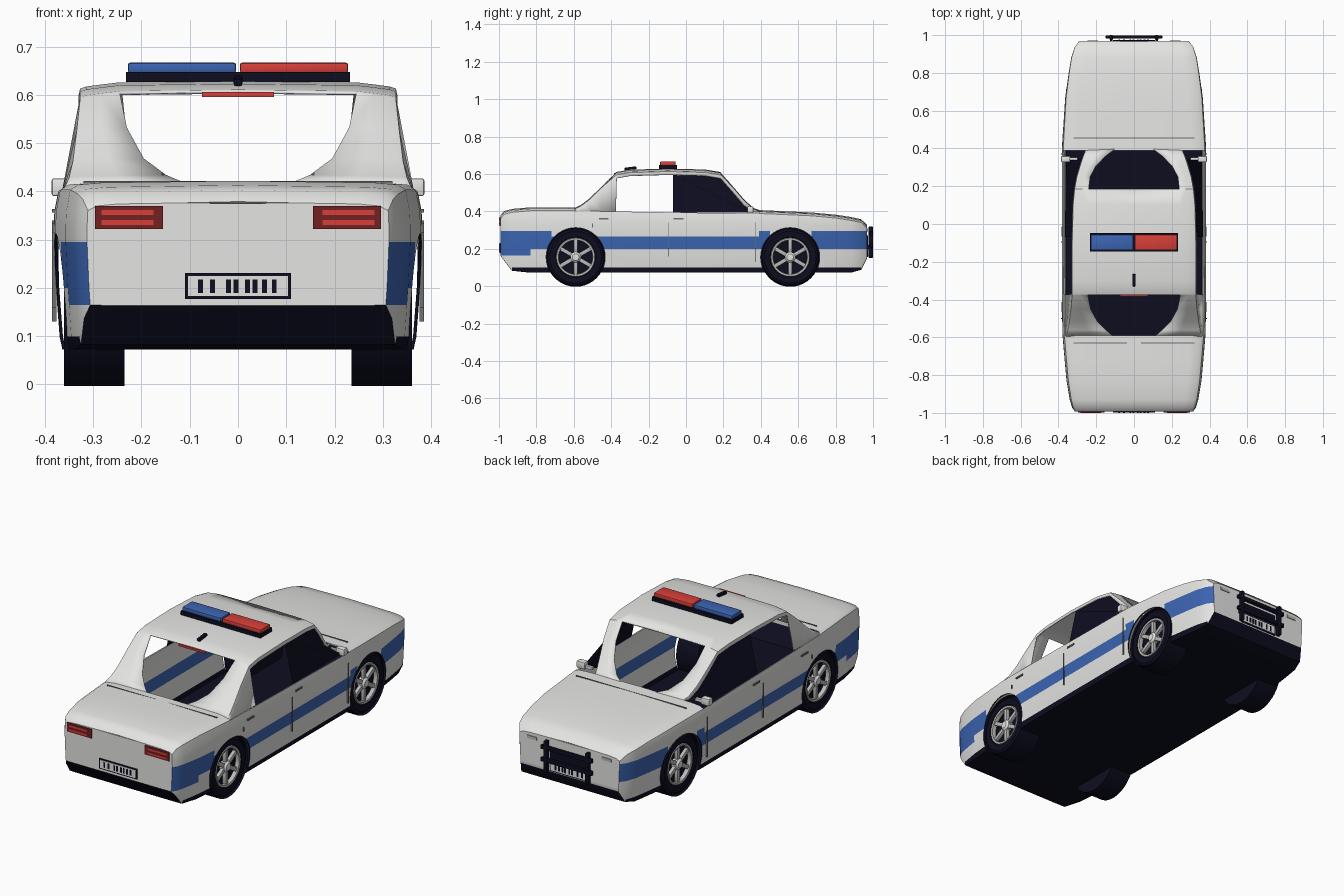
import bpy, bmesh, math
from mathutils import Vector, Matrix

old = bpy.data.objects.get("Cube")
if old:
    bpy.data.objects.remove(old)


def material(name, *rgb):
    m = bpy.data.materials.new(name)
    m.use_nodes = True
    m.diffuse_color = (*rgb, 1)
    m.node_tree.nodes["Principled BSDF"].inputs["Base Color"].default_value = (*rgb, 1)
    return m


WHITE = material("white paint", .78, .78, .77)
NAVY = material("navy black", .004, .004, .014)
BLUE = material("blue", .045, .13, .45)
RED = material("red", .68, .05, .04)
DARK_RED = material("dark red", .17, .015, .015)
GREY = material("seam grey", .16, .16, .16)
SILVER = material("rim silver", .5, .5, .49)


def finish(name, bm, *mats, angle=35):
    me = bpy.data.meshes.new(name)
    bm.to_mesh(me)
    bm.free()
    ob = bpy.data.objects.new(name, me)
    bpy.context.collection.objects.link(ob)
    for m in mats:
        me.materials.append(m)
    bpy.ops.object.select_all(action='DESELECT')
    ob.select_set(True)
    bpy.context.view_layer.objects.active = ob
    if angle:
        bpy.ops.object.shade_smooth_by_angle(angle=math.radians(angle))
    return ob


def box(name, x, y, z, mat, bevel=0, rot=None):
    """Box from (min, max) ranges, optionally bevelled and turned about its centre."""
    bm = bmesh.new()
    bmesh.ops.create_cube(bm, size=1)
    size = Vector([r[1] - r[0] for r in (x, y, z)])
    mid = Vector([(r[1] + r[0]) / 2 for r in (x, y, z)])
    bmesh.ops.scale(bm, vec=size, verts=bm.verts)
    if bevel:
        bmesh.ops.bevel(bm, geom=bm.edges[:], offset=bevel, segments=2, affect='EDGES', profile=.5)
    if rot:
        bmesh.ops.transform(bm, matrix=rot, verts=bm.verts)
    bmesh.ops.translate(bm, vec=mid, verts=bm.verts)
    return finish(name, bm, mat, angle=35 if bevel else 0)


def both(name, x, y, z, mat, bevel=0):
    for s, side in ((1, "left_"), (-1, "right_")):
        box(side + name, sorted((s * x[0], s * x[1])), y, z, mat, bevel)


def lathe(name, profile, centre, mat):
    """Spin (radius, x) points about the x axis."""
    bm = bmesh.new()
    vs = [bm.verts.new((x, 0, r)) for r, x in profile]
    es = [bm.edges.new(p) for p in zip(vs, vs[1:])]
    bmesh.ops.spin(bm, geom=vs + es, cent=(0, 0, 0), axis=(1, 0, 0), angle=math.tau, steps=40)
    bmesh.ops.remove_doubles(bm, verts=bm.verts, dist=.0002)
    bmesh.ops.recalc_face_normals(bm, faces=bm.faces)
    bmesh.ops.translate(bm, vec=centre, verts=bm.verts)
    return finish(name, bm, mat)


def curve(points, t):
    for (a, p), (b, q) in zip(points, points[1:]):
        if t <= b:
            return p + (q - p) * max(0, t - a) / (b - a)
    return points[-1][1]


def modify(ob, kind, **settings):
    m = ob.modifiers.new(kind, kind)
    for k, v in settings.items():
        setattr(m, k, v)
    bpy.ops.object.modifier_apply(modifier=m.name)


def shell(name, bm, mats):
    """Clean half a sheet, face it outward, mirror it and give it thickness."""
    bmesh.ops.remove_doubles(bm, verts=bm.verts, dist=.0005)
    bmesh.ops.dissolve_degenerate(bm, edges=bm.edges, dist=.0003)
    bmesh.ops.recalc_face_normals(bm, faces=bm.faces)
    if sum(f.normal.x * f.calc_area() for f in bm.faces) < 0:
        bmesh.ops.reverse_faces(bm, faces=bm.faces)
    ob = finish(name, bm, *mats)
    modify(ob, 'MIRROR', use_clip=True)
    modify(ob, 'SOLIDIFY', thickness=.006, offset=0)
    return ob


# Body: half sections lofted from tail (-y) to nose (+y)
WIDTH = [(-.99, .312), (-.97, .326), (-.93, .338), (-.83, .355), (-.6, .376), (-.4, .38),
         (.4, .38), (.7, .36), (.88, .33), (.935, .312), (.965, .29)]
TOP = [(-.99, .375), (-.97, .398), (-.93, .408), (-.83, .417), (-.59, .417), (.39, .402),
       (.7, .388), (.85, .372), (.94, .352), (.965, .325)]
BOTTOM = [(-.99, .165), (-.93, .085), (-.83, .075), (.88, .075), (.935, .09), (.965, .15)]
BULGE = [(.07, .95), (.1, .965), (.2, .985), (.31, 1), (.36, .993), (.4, .972)]
ROWS = [.075, .1, .165, .2, .265, .295, .33, .36]
STATIONS = [-.99, -.97, -.93, -.83, -.72, -.59, -.45, -.2, .1, .39, .45, .56, .67, .8, .88, .935, .965]


def section(y):
    w, top, low = (curve(c, y) for c in (WIDTH, TOP, BOTTOM))
    pts = [(0, low), (w * .8, low)]
    for z in ROWS + [top - .015]:
        z = min(max(z, low), top - .015)
        pts.append((w * curve(BULGE, z), z))
    return pts + [(w * .93, top - .006), (w * .8, top - .002), (w * .4, top), (0, top + .002)]


def is_blue(y, z):
    if y < -.83:
        return .165 < z < .295
    if y < -.72:
        return .2 < z < .295
    return .2 < z < (.295 if y > .67 or .39 < y < .45 else .265)


bm = bmesh.new()
rings = [[bm.verts.new((x, y, z)) for x, z in section(y)] for y in STATIONS]
deck = 2 + len(ROWS)
for a, b in zip(rings, rings[1:]):
    y = (a[0].co.y + b[0].co.y) / 2
    for i in range(len(a) - 1):
        if i >= deck and -.59 < y < .39:
            continue
        f = bm.faces.new((a[i], a[i + 1], b[i + 1], b[i]))
        z = f.calc_center_median().z
        if i < 2 or z < .1:
            f.material_index = 1
        elif i < deck and is_blue(y, z):
            f.material_index = 2
for ring in (rings[0], rings[-1]):
    mid = [bm.verts.new((0, v.co.y, v.co.z)) for v in ring]
    for i in range(1, len(ring) - 2):
        bm.faces.new((ring[i], ring[i + 1], mid[i + 1], mid[i]))
body = shell("body", bm, (WHITE, NAVY, BLUE))

# Wheel arches cut from the body, with dark liners
AXLES = (("rear", -.59), ("front", .557))
R = .155
for label, y in AXLES:
    for s in (1, -1):
        cutter = lathe("arch_cutter", [(0, s * .235), (R + .003, s * .235), (R + .003, s * .45), (0, s * .45)],
                       (0, y, R), NAVY)
        cutter.hide_render = True
        bpy.context.view_layer.objects.active = body
        modify(body, 'BOOLEAN', operation='DIFFERENCE', object=cutter, solver='EXACT')
        bpy.data.objects.remove(cutter)
bpy.ops.object.select_all(action='DESELECT')
body.select_set(True)
bpy.context.view_layer.objects.active = body
bpy.ops.object.shade_smooth_by_angle(angle=math.radians(35))

# Cabin: roof and pillars as one sheet; rows are y, z, window edge x, outer x
CABIN = [(-.595, .415, .11, .355), (-.56, .432, .15, .348), (-.515, .466, .195, .34),
         (-.45, .53, .23, .332), (-.375, .602, .245, .325), (-.37, .605, .245, .325),
         (-.3, .617, .245, .325), (-.1, .623, .245, .325), (.1, .618, .245, .32),
         (.185, .604, .24, .312), (.25, .53, .232, .3), (.31, .46, .2, .282),
         (.36, .415, .15, .265), (.397, .402, .1, .25)]
bm = bmesh.new()
rings = []
for y, z, xi, xo in CABIN:
    drop = .012 if -.4 < y < .2 else .005
    lip = (.362, .398) if y < -.372 else (xo + .003, max(z - .028, .396))
    pts = [(0, z + .003), (xi, z), ((xi + xo) / 2, z - drop * .4), (xo - .012, z - drop * .7), (xo, z - drop), lip]
    rings.append([bm.verts.new((px, y, pz)) for px, pz in pts])
for a, b in zip(rings, rings[1:]):
    roof = a[0].co.y > -.38 and b[0].co.y < .2
    for i in range(0 if roof else 1, 5):
        bm.faces.new((a[i], a[i + 1], b[i + 1], b[i]))
shell("roof_and_pillars", bm, (WHITE,))

# Dark glass in the front doors
for s, side in ((1, "left"), (-1, "right")):
    bm = bmesh.new()
    bm.faces.new([bm.verts.new((s * x, y, z)) for x, y, z in
                  ((.366, -.07, .395), (.322, -.07, .6), (.312, .18, .592), (.275, .34, .41), (.36, .345, .395))])
    finish(side + "_front_window", bm, NAVY, angle=0)

# Wheels
for label, y in AXLES:
    for s, side in ((1, "left"), (-1, "right")):
        name, hub = f"{side}_{label}_", (0, y, R)
        lathe(name + "tyre", [(.1, s * .34), (.108, s * .358), (.138, s * .36), (.15, s * .352), (R, s * .335),
                              (R, s * .285), (.15, s * .268), (.138, s * .26), (0, s * .26)], hub, NAVY)
        lathe(name + "rim_back", [(0, s * .325), (.1, s * .325)], hub, NAVY)
        lathe(name + "rim_ring", [(.09, s * .335), (.092, s * .356), (.102, s * .358), (.106, s * .345)], hub, SILVER)
        lathe(name + "hub_cap", [(0, s * .361), (.018, s * .359), (.028, s * .35), (.028, s * .325)], hub, WHITE)
        lathe(name + "arch_liner", [(R + .003, s * .36), (R + .003, s * .235), (0, s * .235)], hub, NAVY)
        for k in range(6):
            turn = Matrix.Rotation(k * math.tau / 6, 4, 'X')
            c = Vector(hub) + turn @ Vector((0, 0, .057)) + Vector((s * .34, 0, 0))
            box(f"{name}spoke_{k + 1}", (c.x - .01, c.x + .01), (c.y - .011, c.y + .011),
                (c.z - .038, c.z + .038), SILVER, .004, turn)

# Light bar, aerial and high brake light
box("light_bar_base", (-.232, .232), (-.145, -.048), (.627, .647), NAVY)
box("light_bar_foot", (-.012, .012), (-.115, -.08), (.612, .63), NAVY)
box("blue_beacon", (-.228, -.004), (-.138, -.056), (.645, .667), BLUE, .005)
box("red_beacon", (.004, .228), (-.138, -.056), (.645, .667), RED, .005)
box("aerial", (-.009, .009), (-.33, -.265), (.622, .637), NAVY, .004, Matrix.Rotation(.12, 4, 'X'))
box("high_brake_light", (-.075, .075), (-.385, -.37), (.596, .606), RED)

# Tail: lamps and number plate
REAR = (-.997, -.99)
both("tail_lamp", (.155, .296), REAR, (.322, .37), DARK_RED)
for n, z in enumerate((.33, .351)):
    both(f"tail_lamp_strip_{n + 1}", (.175, .283), (-1, -.992), (z, z + .011), RED)


def number_plate(label, y, d, z):
    layers = (("frame", .11, .027, NAVY), ("face", .104, .021, WHITE))
    for i, (part, w, h, mat) in enumerate(layers):
        yy = y + d * .002 * i
        box(f"{label}_plate_{part}", (-w, w), (yy - .003, yy + .003), (z - h, z + h), mat)
    for k, x in enumerate((-.078, -.053, -.02, -.004, .02, .035, .055, .075)):
        yy = y + d * .003
        box(f"{label}_plate_bar_{k + 1}", (x - .005, x + .005), (yy - .003, yy + .003), (z - .014, z + .014), NAVY)


number_plate("rear", -.994, -1, .204)
number_plate("front", .97, 1, .182)

# Nose: push bar, grille and lamps
both("push_bar_post", (.112, .13), (.975, 1), (.152, .318), NAVY, .004)
for n, z in enumerate((.205, .27)):
    box(f"push_bar_rail_{n + 1}", (-.15, .15), (.982, .998), (z, z + .022), NAVY, .004)
both("push_bar_mount", (.114, .128), (.955, .985), (.2, .22), NAVY)
box("grille", (-.11, .11), (.965, .972), (.215, .27), NAVY)
both("head_lamp", (.19, .245), (.965, .972), (.292, .308), SILVER)

# Door mirrors
both("mirror", (.338, .386), (.328, .36), (.39, .427), WHITE, .005)
both("mirror_arm", (.3, .345), (.338, .352), (.396, .41), WHITE)

# Panel seams and door handles
for n, (y, low, high) in enumerate(((-.5, .315, .335), (-.095, .16, .34), (.37, .13, .34))):
    both(f"door_seam_{n + 1}", (.3765, .3855), (y - .002, y + .002), (low, high), GREY)
for n, y in enumerate((-.44, -.04)):
    both(f"door_handle_{n + 1}", (.376, .385), (y - .026, y + .026), (.356, .364), GREY)
box("boot_seam", (-.32, .32), (-.632, -.628), (.413, .4215), GREY)
box("bonnet_seam", (-.32, .32), (.453, .457), (.396, .4045), GREY)
